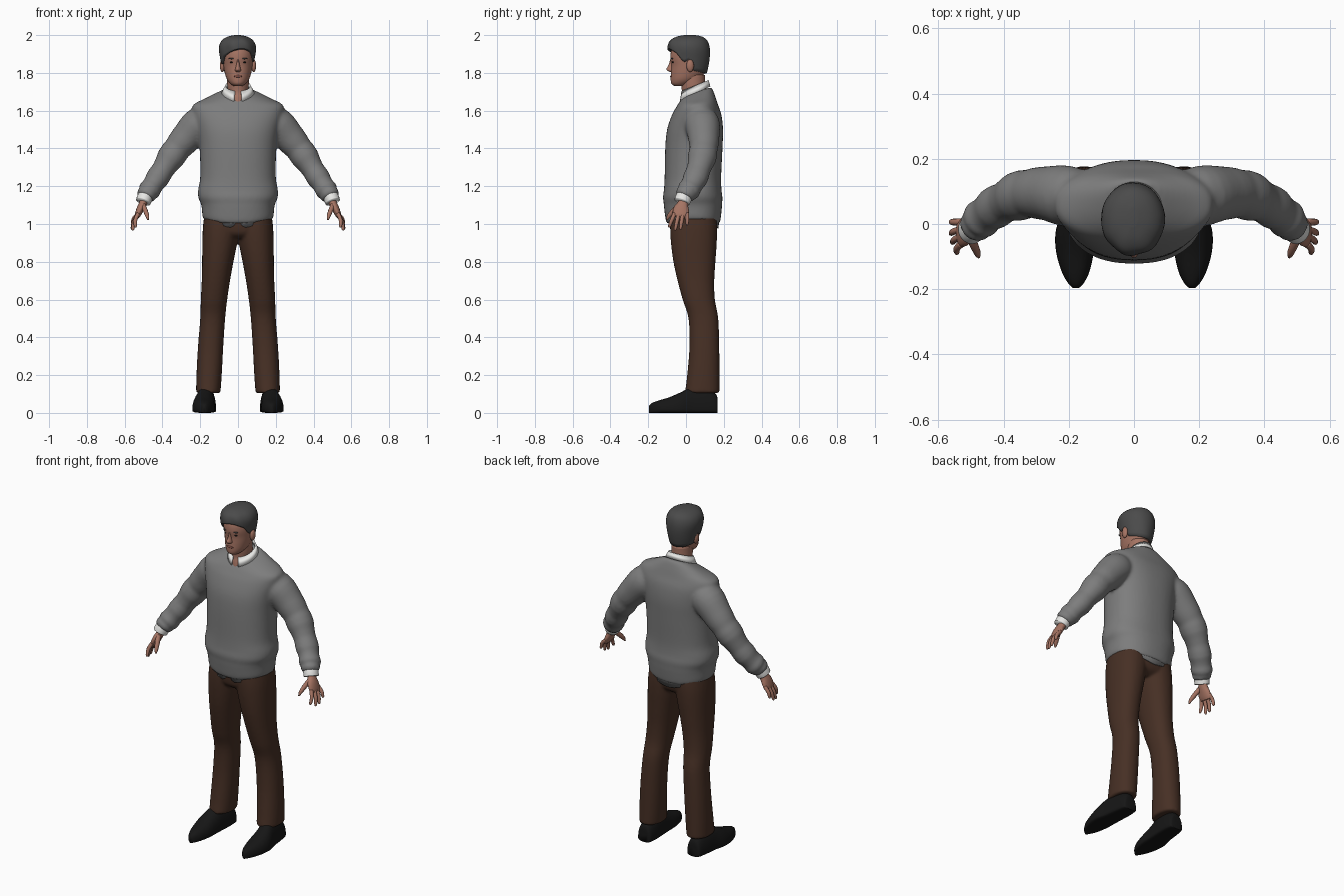
import bpy, bmesh, math
from mathutils import Vector

if "Cube" in bpy.data.objects:
    bpy.data.objects.remove(bpy.data.objects["Cube"])


def material(name, r, g, b):
    m = bpy.data.materials.new(name)
    m.diffuse_color = (r, g, b, 1)
    m.use_nodes = True
    m.node_tree.nodes["Principled BSDF"].inputs["Base Color"].default_value = m.diffuse_color
    return m


WOOL = material("grey wool", 0.205, 0.205, 0.205)
BROWN = material("brown cloth", 0.062, 0.029, 0.018)
SKIN = material("skin", 0.38, 0.175, 0.125)
LIP = material("lip", 0.25, 0.09, 0.07)
HAIR = material("dark grey hair", 0.07, 0.07, 0.07)
WHITE = material("white shirt", 0.8, 0.8, 0.78)
BLACK = material("black leather", 0.008, 0.008, 0.008)


def spline(rows, k=4):
    """Catmull-Rom interpolation of section rows."""
    out = []
    for i in range(len(rows) - 1):
        a, b, c, d = (rows[max(0, min(len(rows) - 1, i + j))] for j in (-1, 0, 1, 2))
        for s in range(k):
            t = s / k
            out.append(tuple(0.5 * (2 * q + (r - p) * t + (2 * p - 5 * q + 4 * r - u) * t * t
                                    + (3 * q - p - 3 * r + u) * t ** 3)
                             for p, q, r, u in zip(a, b, c, d)))
    out.append(tuple(rows[-1]))
    return out


def oval(z, x0, x1, yf, yb, power=2.0, tilt=0.0, n=36):
    """Horizontal superellipse ring."""
    ring = []
    for i in range(n):
        a = 2 * math.pi * i / n
        c, s = math.cos(a), math.sin(a)
        x = (x0 + x1) / 2 + (x1 - x0) / 2 * math.copysign(abs(c) ** (2 / power), c)
        y = (yf + yb) / 2 + (yb - yf) / 2 * math.copysign(abs(s) ** (2 / power), s)
        ring.append(Vector((x, y, z + tilt * (y - 0.06))))
    return ring


def tube(rows, n=20, k=4):
    """Rings along a path; rows are x, y, z, radius along y, radius across."""
    rows = spline(rows, k)
    pts = [Vector(r[:3]) for r in rows]
    rings = []
    for i, r in enumerate(rows):
        t = (pts[min(i + 1, len(pts) - 1)] - pts[max(i - 1, 0)]).normalized()
        v = t.cross(Vector((0, 1, 0))).normalized()
        u = v.cross(t)
        rings.append([pts[i] + u * r[3] * math.cos(2 * math.pi * j / n)
                      + v * r[4] * math.sin(2 * math.pi * j / n) for j in range(n)])
    return rings


def build(name, mat, lofts, mirrored=(), closed=True, caps=True):
    """Skin each list of rings; mirrored ones get a copy across x."""
    bm = bmesh.new()
    for rings in list(lofts) + list(mirrored) + \
            [[[Vector((-p.x, p.y, p.z)) for p in r] for r in m] for m in mirrored]:
        vs = [[bm.verts.new(p) for p in r] for r in rings]
        n = len(vs[0])
        for a, b in zip(vs, vs[1:]):
            for i in range(n if closed else n - 1):
                j = (i + 1) % n
                bm.faces.new((a[i], a[j], b[j], b[i]))
        if caps and closed:
            bm.faces.new(vs[0])
            bm.faces.new(vs[-1])
    bmesh.ops.recalc_face_normals(bm, faces=bm.faces)
    for f in bm.faces:
        f.smooth = True
    me = bpy.data.meshes.new(name)
    bm.to_mesh(me)
    bm.free()
    me.materials.append(mat)
    ob = bpy.data.objects.new(name, me)
    bpy.context.collection.objects.link(ob)
    return ob


def fuse(ob, voxel, rounds):
    """Merge overlapping volumes into one soft surface."""
    m = ob.modifiers.new("fuse", "REMESH")
    m.mode = "VOXEL"
    m.voxel_size = voxel
    m.use_smooth_shade = True
    s = ob.modifiers.new("soften", "SMOOTH")
    s.factor, s.iterations = 0.5, rounds


def blob(x, y, z, rx, ry, rz):
    """Ellipsoid as rings."""
    rings = []
    for i in range(9):
        a = math.pi * (0.03 + 0.94 * i / 8)
        s = math.sin(a)
        rings.append(oval(z - rz * math.cos(a), x - rx * s, x + rx * s, y - ry * s, y + ry * s, n=12))
    return rings


# Sweater: body and sleeves. Body rows: z, front y, back y, half width, tilt
body = spline([(1.03, -.098, .176, .182, 0), (1.045, -.107, .182, .188, 0), (1.10, -.116, .19, .194, 0),
               (1.14, -.122, .193, .21, 0), (1.18, -.117, .188, .211, 0), (1.25, -.113, .186, .2, 0),
               (1.40, -.11, .193, .203, 0), (1.50, -.10, .196, .217, 0), (1.58, -.073, .187, .238, 0),
               (1.63, -.048, .168, .238, .05), (1.662, -.033, .155, .175, .15), (1.69, -.018, .14, .11, .3),
               (1.70, -.005, .13, .08, .35)])
torso = [oval(z, -w, w, yf, yb, 2.3, t, 48) for z, yf, yb, w, t in body]
for ring in torso[:9]:                       # hem dips at front and back
    for p in ring:
        p.z -= 0.03 * max(0, (1.16 - p.z) / 0.13) * (1 - (p.x / 0.2) ** 2)
arm_rows = spline([(.12, .07, 1.55, .07, .07), (.2, .085, 1.53, .093, .092), (.27, .094, 1.46, .083, .083),
                   (.34, .09, 1.375, .075, .073), (.415, .057, 1.26, .064, .06), (.465, .018, 1.185, .06, .057),
                   (.485, -.004, 1.155, .052, .05), (.493, -.012, 1.14, .044, .044)])
arm_rows = [(x, y, z, a + .004 * math.sin(i * 1.6) * (x > .3), b + .004 * math.sin(i * 1.6) * (x > .3))
            for i, (x, y, z, a, b) in enumerate(arm_rows)]
fuse(build("sweater", WOOL, [torso], [tube(arm_rows, 24, 1)]), 0.009, 6)

# Sweater tail under the hem, longer at front and back
top = oval(1.06, -.186, .186, -.1, .178, 2.2, n=64)
low = oval(1.03, -.181, .181, -.092, .172, 2.2, n=64)
for p in low:
    p.z -= 0.055 * (1 - (abs(p.x) / .181) ** 1.5)
    if p.y < 0:
        p.z += 0.05 * max(0, 1 - abs(p.x) / 0.03)
tail = build("sweater_tail", WOOL, [[top, low]], caps=False)
tail.modifiers.new("thickness", "SOLIDIFY").thickness = 0.006

# Trousers: pelvis and legs. Leg rows: z, inner x, outer x, front y, back y
leg = [oval(z, a, b, c, d, 2.2, n=28) for z, a, b, c, d in spline([
    (.105, .093, .222, -.006, .177), (.2, .086, .22, .006, .177), (.35, .078, .212, .018, .176),
    (.5, .068, .2, .013, .171), (.6, .057, .197, -.018, .153), (.7, .042, .192, -.045, .15),
    (.8, .024, .19, -.067, .156), (.9, .004, .189, -.08, .163), (.98, -.01, .186, -.084, .165),
    (1.05, -.02, .178, -.08, .16)])]
pelvis = [oval(z, -w, w, c, d, 2.3) for z, w, c, d in spline([
    (.925, .12, -.05, .12), (.95, .17, -.078, .155), (1.0, .182, -.086, .167), (1.06, .177, -.082, .163)])]
fuse(build("trousers", BROWN, [pelvis], [leg]), 0.008, 5)

# Shoes: rows y, centre x, half width, height
shoe = []
for y, cx, w, h in spline([(.168, .163, .03, .06), (.158, .164, .043, .1), (.1, .167, .051, .13),
                           (.03, .173, .054, .135), (-.03, .181, .06, .108), (-.09, .181, .057, .082),
                           (-.15, .179, .041, .064), (-.184, .178, .022, .05), (-.197, .178, .008, .035)]):
    ring = []
    for i in range(24):
        a = 2 * math.pi * i / 24
        c, s = math.cos(a), math.sin(a)
        ring.append(Vector((cx + w * math.copysign(abs(c) ** .8, c), y,
                            .02 + (h - .02) * s if s > 0 else .02 - .02 * abs(s) ** .4)))
    shoe.append(ring)
build("shoes", BLACK, [], [shoe])

# Shirt cuffs and hands
build("shirt_cuffs", WHITE, [], [tube([(.484, -.003, 1.16, .042, .04), (.495, -.014, 1.135, .044, .041),
                                       (.502, -.021, 1.117, .043, .04)])])
palm = tube([(.49, -.005, 1.14, .026, .022), (.502, -.015, 1.11, .028, .021), (.517, -.025, 1.08, .041, .02),
             (.53, -.028, 1.05, .043, .016), (.535, -.03, 1.035, .036, .011)])
hand = [palm]
for y0, tip in [(-.06, (.545, -.09, .982)), (-.038, (.559, -.058, .966)),
                (-.016, (.564, -.03, .97)), (.006, (.564, .006, .995))]:
    a, b = Vector((.529, y0, 1.055)), Vector(tip)
    m = a.lerp(b, .5) + Vector((.006, 0, .003))
    hand.append(tube([(*a, .011, .011), (*m, .0105, .0105), (*a.lerp(b, .9), .008, .008), (*b, .003, .003)], 10))
hand.append(tube([(.503, -.035, 1.1, .015, .014), (.49, -.066, 1.07, .014, .013),
                  (.48, -.09, 1.042, .011, .01), (.476, -.102, 1.022, .004, .004)], 10))
build("hands", SKIN, [], hand)

# Head, neck, nose and ears: rows z, front y, back y, half width
def stack(rows, n=32):
    return [oval(z, -w, w, f, b, n=n) for z, f, b, w in spline(rows)]


head = stack([(1.73, -.06, -.01, .022), (1.742, -.077, .03, .04), (1.765, -.081, .07, .058),
              (1.80, -.08, .1, .07), (1.84, -.078, .11, .077), (1.88, -.083, .115, .081),
              (1.92, -.077, .112, .08), (1.955, -.055, .095, .066), (1.98, -.02, .06, .035)])
neck = stack([(1.64, -.034, .1, .045), (1.67, -.029, .108, .05), (1.70, -.022, .108, .054),
              (1.74, -.026, .1, .057), (1.79, -.03, .1, .058)])
nose = stack([(1.87, -.084, -.05, .006), (1.84, -.093, -.05, .01), (1.82, -.104, -.05, .015),
              (1.811, -.098, -.05, .016), (1.805, -.085, -.05, .01)], 16)
build("head", SKIN, [head, neck, nose], [blob(.083, .022, 1.838, .013, .02, .034)])
build("lips", LIP, [blob(0, -.076, 1.782, .022, .008, .007)])
build("eyes", BLACK, [], [blob(.031, -.0685, 1.856, .012, .006, .0045)])
build("eyebrows", HAIR, [], [blob(.032, -.0725, 1.876, .018, .0065, .004)])

# Hair cap with a swept hairline
cap_rows = spline([(1.79, -.08, .107, .074), (1.83, -.085, .118, .083), (1.88, -.091, .126, .092),
                   (1.92, -.096, .127, .098), (1.95, -.095, .122, .095), (1.975, -.082, .11, .08),
                   (1.992, -.05, .085, .052), (2.0, -.01, .05, .015)])
LINE = [(-1, 1.797), (-.25, 1.812), (0, 1.872), (.3, 1.85), (.6, 1.895), (1, 1.925)]


def lookup(rows, v):
    for a, b in zip(rows, rows[1:]):
        if v <= b[0]:
            t = max(0, (v - a[0]) / (b[0] - a[0]))
            return [p + (q - p) * t for p, q in zip(a, b)]
    return rows[-1]


hair = []
for k in range(-1, 17):
    t = math.sin(max(k, 0) / 16 * math.pi / 2)
    ring = []
    for i in range(48):
        a = 2 * math.pi * i / 48
        c, s = math.cos(a), math.sin(a)
        edge = lookup(LINE, -s)[1] + .02 * c * max(-s, 0)
        z = edge + (2.0 - edge) * t
        _, f, b, w = lookup(cap_rows, z)
        g = (1 + .025 * math.sin(7 * a + 30 * z) * max(-s, .15)) * (.86 if k < 0 else 1)
        ring.append(Vector((-.003 + w * g * c, (f + b) / 2 + (b - f) / 2 * g * s, z)))
    hair.append(ring)
build("hair", HAIR, [hair])

# Shirt collar: folded strip, open at the front
collar = [[], [], []]
for i in range(41):
    a = math.radians(-90 + 14 + (360 - 28) * i / 40)
    c, s = math.cos(a), math.sin(a)
    dip = .022 * max(0, -s) ** 4
    for row, rx, ry, z in ((0, .06, .068, 1.685), (1, .066, .073, 1.706), (2, .087, .082, 1.668 - dip)):
        y = .047 + ry * s
        collar[row].append(Vector((rx * c, y, z + .4 * (y + .02))))
col = build("shirt_collar", WHITE, [collar], closed=False)
col.modifiers.new("thickness", "SOLIDIFY").thickness = 0.006
